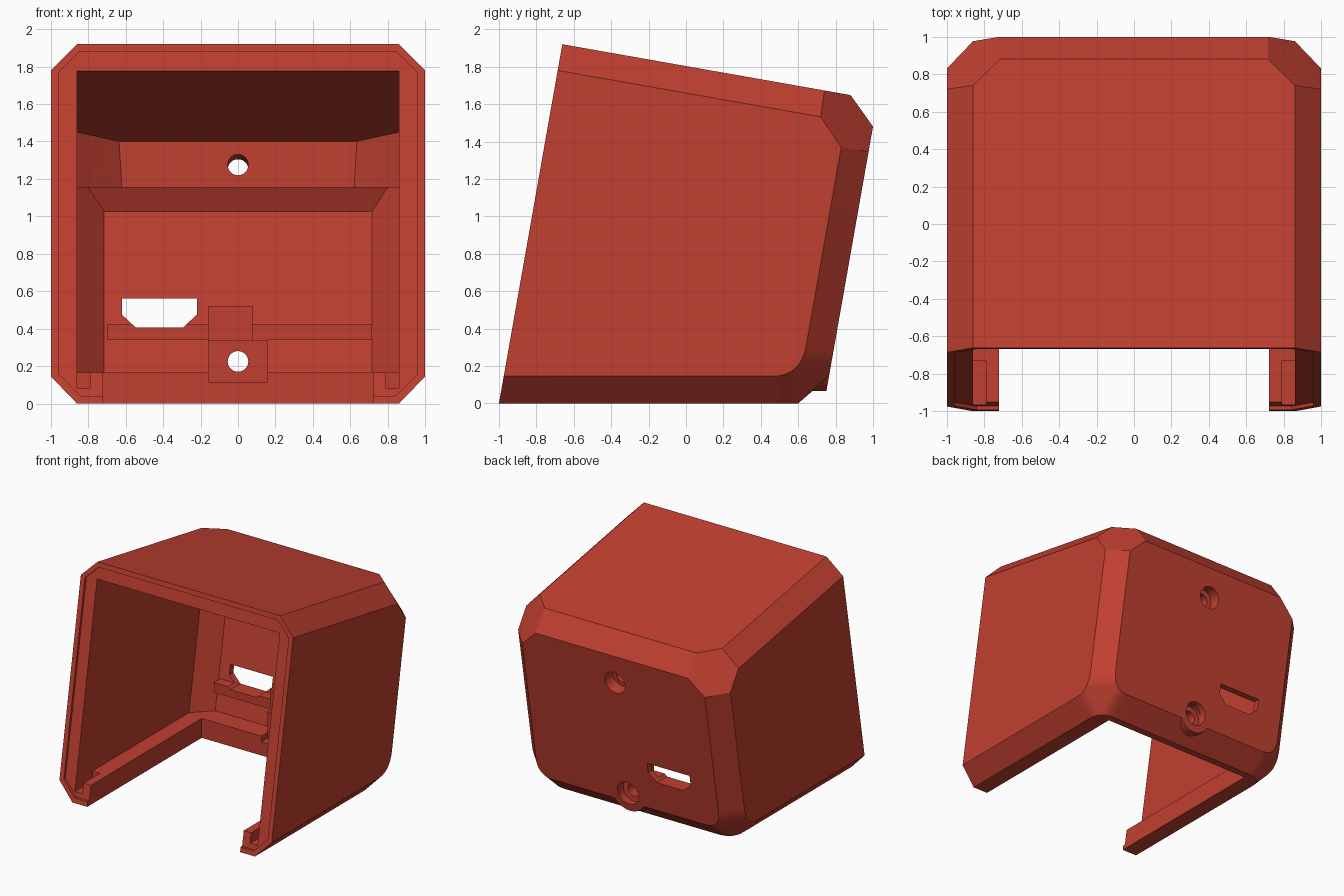
import bpy, bmesh, math
from mathutils import Matrix, Vector

if "Cube" in bpy.data.objects:
    bpy.data.objects.remove(bpy.data.objects["Cube"])

T = math.tan(math.radians(10))          # whole case leans back ten degrees
front = lambda z: -1 + T * z            # front plane
back = lambda z: 0.739 + T * z          # outer rear plane
inner = lambda z: 0.685 + T * z         # inner rear plane
roof = lambda y: 1.92 - T * (y + 0.661)  # outer top plane

red = bpy.data.materials.new("brick red")
red.diffuse_color = (0.53, 0.05, 0.03, 1)
red.use_nodes = True
red.node_tree.nodes["Principled BSDF"].inputs["Base Color"].default_value = red.diffuse_color


def make(name, bm):
    me = bpy.data.meshes.new(name)
    bmesh.ops.recalc_face_normals(bm, faces=bm.faces)
    bm.to_mesh(me)
    bm.free()
    ob = bpy.data.objects.new(name, me)
    bpy.context.collection.objects.link(ob)
    me.materials.append(red)
    return ob


def hull(name, pts, mirror=True):
    """Convex solid around the points, mirrored across x."""
    bm = bmesh.new()
    for x, y, z in pts:
        bm.verts.new((x, y, z))
        if mirror:
            bm.verts.new((-x, y, z))
    r = bmesh.ops.convex_hull(bm, input=bm.verts[:])
    junk = {g for g in r["geom_interior"] + r["geom_unused"] if isinstance(g, bmesh.types.BMVert)}
    bmesh.ops.delete(bm, geom=list(junk), context="VERTS")
    bmesh.ops.dissolve_limit(bm, angle_limit=math.radians(1), verts=bm.verts[:], edges=bm.edges[:])
    return make(name, bm)


def box(name, x0, x1, y0, y1, z0, z1):
    return hull(name, [(x, y, z) for x in (x0, x1) for y in (y0, y1) for z in (z0, z1)], False)


def tube(name, r, start, direction, length, seg=32):
    d = Vector(direction).normalized()
    bm = bmesh.new()
    m = Matrix.Translation(Vector(start) + d * length / 2) @ d.to_track_quat("Z", "Y").to_matrix().to_4x4()
    bmesh.ops.create_cone(bm, cap_ends=True, segments=seg, radius1=r, radius2=r, depth=length, matrix=m)
    return make(name, bm)


def combine(target, tool, op):
    m = target.modifiers.new("cut", "BOOLEAN")
    m.operation, m.solver, m.object = op, "EXACT", tool
    bpy.context.view_layer.update()
    me = bpy.data.meshes.new_from_object(target.evaluated_get(bpy.context.evaluated_depsgraph_get()))
    target.modifiers.clear()
    target.data = me
    bpy.data.objects.remove(tool)


def arc(a, c, b, n=8):
    """Rounded corner from a to b around corner c."""
    a, b, c = Vector(a), Vector(b), Vector(c)
    return [tuple(a * (1 - t) ** 2 + c * 2 * t * (1 - t) + b * t * t) for t in (i / n for i in range(n + 1))]


# outer body: leaning box with chamfered edges, rounded low rear corners
side = lambda z: 0.83 - T * (1.37 - z)
body = [(0.86, front(0), 0), (0.86, front(1.92), 1.92),
        (1, front(0.145), 0.145), (1, front(1.78), 1.78),
        (0.715, 0.88, roof(0.88)), (0.86, 0.74, roof(0.74)),
        (1, 0.72, 1.532), (1, 0.83, 1.37),
        (0.86, back(1.345), 1.345), (0.715, back(1.48), 1.48)]
body += arc((1, 0.46, 0.145), (1, side(0.145), 0.145), (1, side(0.31), 0.31))
body += arc((0.86, 0.46, 0), (0.86, 0.60, 0), (0.72, 0.60, 0))
body += arc((0.86, back(0.30), 0.30), (0.86, back(0.143), 0.143), (0.72, back(0.143), 0.143))
case = hull("case_shell", body)

# round screw boss below the rear wall, cut flush with the leaning back
boss = tube("screw_boss", 0.16, (0, 0.56, 0.225), (0, 1, 0), 0.3, 48)
for v in boss.data.vertices:
    if v.co.y > 0.7:
        v.co.y = back(v.co.z)
combine(case, boss, "UNION")

# main cavity: lower room with chamfered rear corners and sloped top
lower = [(0.86, -1.3, 0.165), (0.86, -1.3, 1.155),
         (0.86, inner(0.165) - 0.145, 0.165), (0.86, inner(1.155) - 0.145, 1.155),
         (0.715, inner(0.165), 0.165), (0.715, inner(1.025), 1.025),
         (0.80, inner(1.155) - 0.085, 1.155)]
combine(case, hull("lower_cavity", lower), "DIFFERENCE")

# upper cavity, leaving a thick block around the top screw
upper = [(0.86, -1.2, 1.145), (0.86, -1.2, 1.919), (0.86, 0.54, 1.45),
         (0.635, 0.72, 1.40), (0.62, 0.72, 1.145), (0.86, 0.54, 1.145)]
combine(case, hull("upper_cavity", upper), "DIFFERENCE")

# open bottom between the side rails
combine(case, box("floor_opening", -0.72, 0.72, -1.3, 0.54, -0.2, 0.3), "DIFFERENCE")

# shallow step around the front rim
rim = []
for x, z in ((0.96, 0.16), (0.84, 0.04), (0.96, 1.765), (0.845, 1.88)):
    rim += [(x, front(z) + 0.02, z), (x, front(z) - 0.3, z)]
combine(case, hull("rim_step", rim), "DIFFERENCE")

# slots at the front of the side rails
for s in (-1, 1):
    combine(case, box("rail_slot", s * 0.79, s * 0.86, -1.3, -0.73, 0.08, 0.25), "DIFFERENCE")

# notch in the rear lip, then inner supports on the rear wall
combine(case, box("lip_notch", -0.158, 0.158, 0.5, 0.62, 0.115, 0.3), "DIFFERENCE")
for name, x0, x1, y0, z0, z1 in (("screw_block", -0.158, 0.158, 0.62, 0.12, 0.34),
                                 ("board_shelf", -0.70, 0.715, 0.675, 0.34, 0.425),
                                 ("board_stop", -0.16, 0.08, 0.66, 0.335, 0.52)):
    combine(case, box(name, x0, x1, y0, 0.77 if z0 > 0.2 else 0.73, z0, z1), "UNION")

# port opening with chamfered lower corners
port = [(-0.62, 0.56), (-0.22, 0.56), (-0.22, 0.475), (-0.295, 0.405), (-0.545, 0.405), (-0.62, 0.475)]
combine(case, hull("port_cut", [(x, y, z) for x, z in port for y in (0.55, 1.2)], False), "DIFFERENCE")

# screw holes with wider head recesses on the outside
lean = Vector((0, 1, -T)).normalized()
top = Vector((0, 0.72, 1.275))
low = Vector((0, 0.72, 0.225))
combine(case, tube("top_hole", 0.055, top - lean * 0.1, lean, 0.6), "DIFFERENCE")
combine(case, tube("top_recess", 0.095, top + lean * 0.14, lean, 0.4), "DIFFERENCE")
combine(case, tube("low_hole", 0.055, low - Vector((0, 0.2, 0)), (0, 1, 0), 0.6), "DIFFERENCE")
combine(case, tube("low_recess", 0.1, low - Vector((0, 0.02, 0)), (0, 1, 0), 0.4), "DIFFERENCE")

# smooth the rounded corners, keep edges crisp
bpy.ops.object.select_all(action="DESELECT")
case.select_set(True)
bpy.context.view_layer.objects.active = case
bpy.ops.object.shade_smooth_by_angle(angle=math.radians(20))
